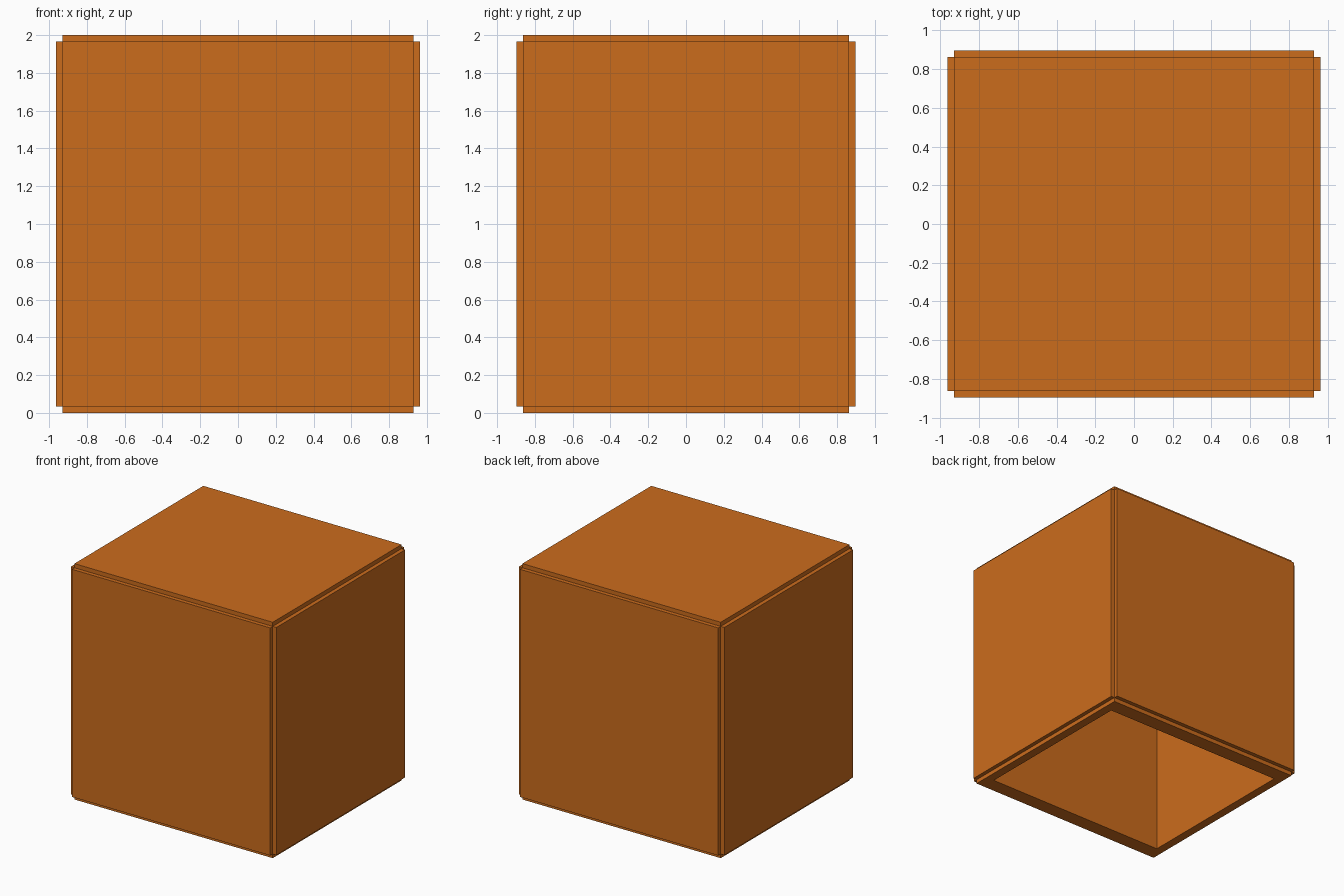
import bpy
import bmesh
from mathutils import Vector

if "Cube" in bpy.data.objects:
    bpy.data.objects.remove(bpy.data.objects["Cube"])

HALF = Vector((0.93, 0.863, 0.965))    # core block half sizes
STEP = 0.034                           # raised thickness of each panel
OPENING = Vector((0.856, 0.735))       # half size of the open underside
CEILING = 1.90                         # height of the cavity top

bm = bmesh.new()
bmesh.ops.create_cube(bm, size=2)
for v in bm.verts:
    v.co = Vector((v.co.x * HALF.x, v.co.y * HALF.y, v.co.z * HALF.z + 1))
bm.normal_update()

# Raised panel on every side, leaving notched edges
for face in bmesh.ops.extrude_discrete_faces(bm, faces=bm.faces[:])["faces"]:
    face.normal_update()
    n = face.normal.copy()
    step = 1 - HALF.z if abs(n.z) > 0.5 else STEP
    for v in face.verts:
        v.co += n * step

# Open underside: inset rim, then push the cavity up
bottom = min(bm.faces, key=lambda f: f.calc_center_median().z)
bmesh.ops.inset_individual(bm, faces=[bottom], thickness=0.1)
bottom = min((f for f in bm.faces if all(v.co.z < 1e-4 for v in f.verts)),
             key=lambda f: f.calc_center_median().xy.length - f.calc_area())
for v in bottom.verts:
    v.co.x = OPENING.x if v.co.x > 0 else -OPENING.x
    v.co.y = OPENING.y if v.co.y > 0 else -OPENING.y
cavity = bmesh.ops.extrude_discrete_faces(bm, faces=[bottom])["faces"][0]
for v in cavity.verts:
    v.co.z = CEILING
bmesh.ops.recalc_face_normals(bm, faces=bm.faces[:])

mesh = bpy.data.meshes.new("box_cover")
bm.to_mesh(mesh)
bm.free()
cover = bpy.data.objects.new("box_cover", mesh)
bpy.context.collection.objects.link(cover)

orange = bpy.data.materials.new("orange")
orange.diffuse_color = (0.6, 0.15, 0.012, 1)
orange.use_nodes = True
orange.node_tree.nodes["Principled BSDF"].inputs["Base Color"].default_value = orange.diffuse_color
mesh.materials.append(orange)
